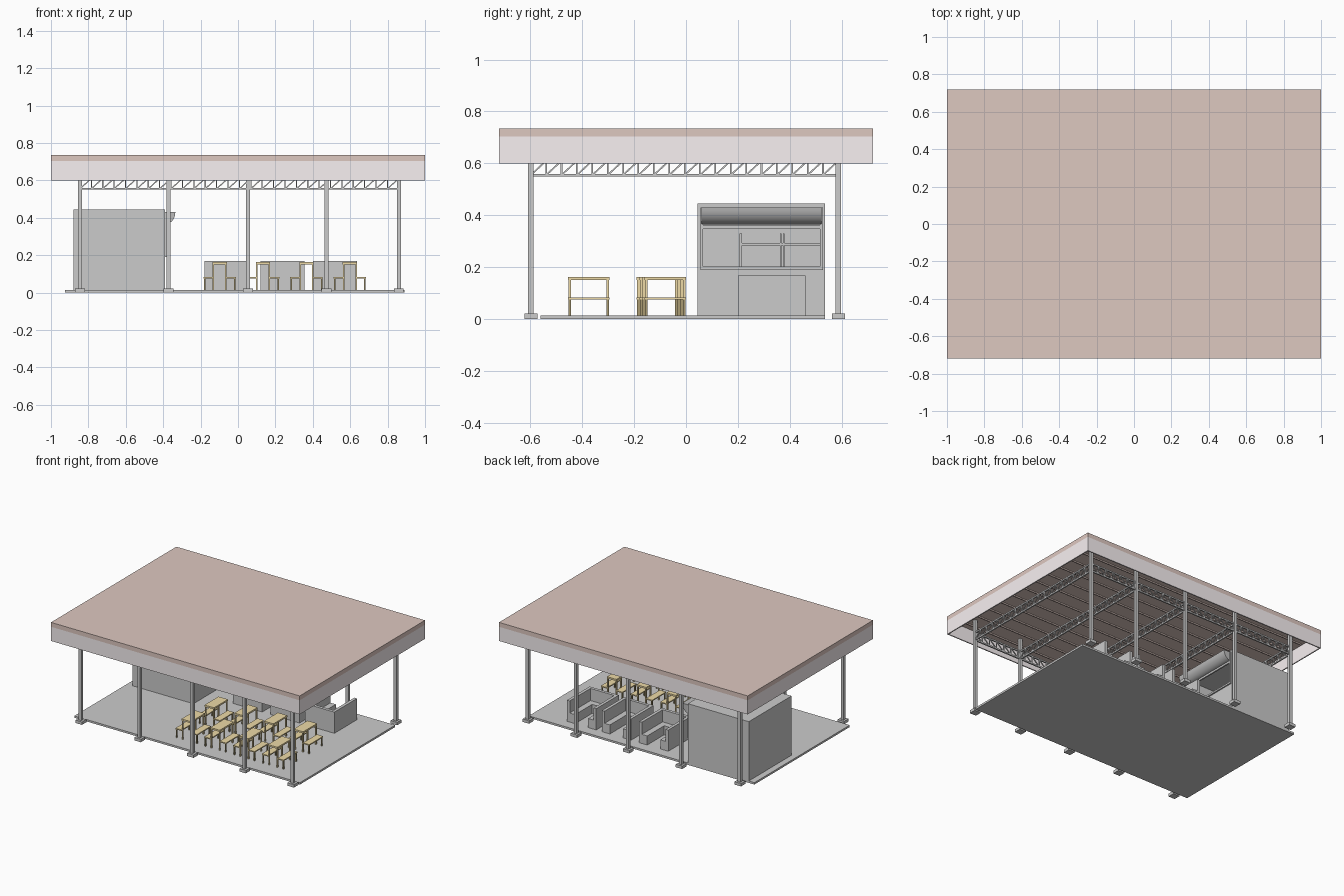
import bpy, bmesh, math
from mathutils import Vector, Matrix

if "Cube" in bpy.data.objects:
    bpy.data.objects.remove(bpy.data.objects["Cube"])


def material(name, rgb):
    m = bpy.data.materials.new(name)
    m.diffuse_color = (*rgb, 1)
    m.use_nodes = True
    m.node_tree.nodes["Principled BSDF"].inputs["Base Color"].default_value = m.diffuse_color
    return m


BROWN = material("roof_brown", (0.73, 0.58, 0.53))
PINK = material("fascia_pink", (0.94, 0.88, 0.89))
WOOD = material("yellow_wood", (0.85, 0.70, 0.38))
DARK = material("dark_wood", (0.40, 0.33, 0.17))
SHADE = material("awning_grey", (0.5, 0.5, 0.5))


def finish(name, bm, mat=None):
    me = bpy.data.meshes.new(name)
    bm.normal_update()
    bm.to_mesh(me)
    bm.free()
    ob = bpy.data.objects.new(name, me)
    bpy.context.collection.objects.link(ob)
    if mat:
        me.materials.append(mat)
    return ob


def boxes(name, specs, mat=None):
    """One object from boxes given as (x0, x1, y0, y1, z0, z1)."""
    bm = bmesh.new()
    for x0, x1, y0, y1, z0, z1 in specs:
        m = Matrix.Translation(((x0 + x1) / 2, (y0 + y1) / 2, (z0 + z1) / 2))
        bmesh.ops.create_cube(bm, size=1, matrix=m @ Matrix.Diagonal((x1 - x0, y1 - y0, z1 - z0, 1)))
    return finish(name, bm, mat)


def bar(bm, a, b, w):
    """Square bar between two points."""
    a, b = Vector(a), Vector(b)
    d = b - a
    rot = d.to_track_quat('Z', 'Y').to_matrix().to_4x4()
    m = Matrix.Translation((a + b) / 2) @ rot @ Matrix.Diagonal((w, w, d.length, 1))
    bmesh.ops.create_cube(bm, size=1, matrix=m)


def truss(name, a, b):
    """Lattice girder: two chords, uprights and diagonals."""
    bm = bmesh.new()
    a, b = Vector(a), Vector(b)
    up = Vector((0, 0, 0.055))
    bar(bm, a, b, 0.010)
    bar(bm, a + up, b + up, 0.010)
    n = round((b - a).length / 0.06)
    for i in range(n):
        p, q = a.lerp(b, i / n), a.lerp(b, (i + 1) / n)
        bar(bm, p, q + up, 0.006)
        bar(bm, q, q + up, 0.006)
    return finish(name, bm)


COL_X = (-0.845, -0.372, 0.053, 0.473, 0.86)
COL_Y = (-0.598, 0.587)

# roof sheet, hollow fascia and ribs on the underside
boxes("roof", [(-1, 1, -0.72, 0.72, 0.703, 0.735)], BROWN)
t = 0.008
boxes("fascia", [(-1, 1, -0.72, -0.72 + t, 0.6, 0.703), (-1, 1, 0.72 - t, 0.72, 0.6, 0.703),
                 (-1, -1 + t, -0.72 + t, 0.72 - t, 0.6, 0.703),
                 (1 - t, 1, -0.72 + t, 0.72 - t, 0.6, 0.703)], PINK)
boxes("roof_ribs", [(-0.98, 0.98, y - 0.004, y + 0.004, 0.694, 0.704)
                    for y in [-0.66 + 0.12 * i for i in range(12)]], BROWN)

# floor slab, columns and footings
boxes("floor_slab", [(-0.925, 0.89, -0.56, 0.535, 0, 0.014)])
boxes("columns", [(x - 0.011, x + 0.011, y - 0.011, y + 0.011, 0.01, 0.703)
                  for x in COL_X for y in COL_Y])
boxes("footings", [(x - 0.026, x + 0.026, y - 0.025, y + 0.025, 0.001, 0.022)
                   for x in COL_X for y in COL_Y])

# lattice girders along both long sides and across at each column pair
for y in COL_Y:
    truss("long_truss", (COL_X[0], y, 0.555), (COL_X[-1], y, 0.555))
for x in COL_X:
    truss("cross_truss", (x, COL_Y[0], 0.555), (x, COL_Y[1], 0.555))

# kiosk shell with a wide serving hatch on the +x side
X0, X1, Y0, Y1, ZB, ZT, w = -0.88, -0.39, 0.045, 0.535, 0.012, 0.445, 0.014
boxes("kiosk_walls", [
    (X0, X1, Y0, Y0 + w, ZB, ZT), (X0, X1, Y1 - w, Y1, ZB, ZT),
    (X0, X0 + w, Y0 + w, Y1 - w, ZB, ZT),
    (X1 - w, X1, Y0 + w, Y1 - w, ZB, 0.19),
    (X1 - w, X1, Y0 + w, Y1 - w, 0.365, ZT),
    (X0 + w, X1 - w, Y0 + w, Y1 - w, ZT - 0.016, ZT)])
boxes("hatch_frame", [
    (X1, X1 + 0.01, 0.055, 0.527, 0.19, 0.202), (X1, X1 + 0.01, 0.055, 0.527, 0.348, 0.362),
    (X1, X1 + 0.01, 0.055, 0.066, 0.202, 0.43), (X1, X1 + 0.01, 0.516, 0.527, 0.202, 0.43)])
boxes("kiosk_shelving", [
    (-0.866, -0.76, 0.06, 0.52, 0.012, 0.195), (-0.85, -0.72, 0.21, 0.52, 0.284, 0.294),
    (-0.73, -0.72, 0.207, 0.216, 0.012, 0.33), (-0.73, -0.72, 0.362, 0.368, 0.012, 0.33),
    (-0.73, -0.72, 0.373, 0.379, 0.012, 0.33), (-0.50, X1 - w, 0.06, 0.52, 0.18, 0.19)])

# curved awning over the hatch
bm = bmesh.new()
prof = [(X1, 0.43)] + [(X1 + 0.055 * math.cos(a), 0.43 - 0.065 * math.sin(a))
                       for a in [math.pi / 2 * i / 8 for i in range(9)]]
face = bm.faces.new([bm.verts.new((x, 0.06, z)) for x, z in prof])
ext = bmesh.ops.extrude_face_region(bm, geom=[face])
bmesh.ops.translate(bm, vec=(0, 0.462, 0), verts=[v for v in ext["geom"] if isinstance(v, bmesh.types.BMVert)])
bmesh.ops.recalc_face_normals(bm, faces=bm.faces)
awning = finish("awning", bm, SHADE)
bpy.context.view_layer.objects.active = awning
awning.select_set(True)
bpy.ops.object.shade_smooth_by_angle()

# U-shaped booths: high backs with a lower seat inside, open to the back
for x in (-0.18, 0.12, 0.40):
    xe, y0, y1, b, s = x + 0.235, 0.2, 0.46, 0.022, 0.065
    boxes("booth_back", [(x, xe, y0, y0 + b, 0.014, 0.168),
                         (x, x + b, y0 + b, y1, 0.014, 0.168), (xe - b, xe, y0 + b, y1, 0.014, 0.168)])
    boxes("booth_seat", [(x + b, xe - b, y0 + b, y0 + s, 0.014, 0.08),
                         (x + b, x + s, y0 + s, y1, 0.014, 0.08),
                         (xe - s, xe - b, y0 + s, y1, 0.014, 0.08)])

# two rows of four tables, each with a bench on both sides
for row, y in enumerate((-0.375, -0.11)):
    for i in range(4):
        cx, cy, h = -0.098 + 0.232 * i, y + row * 0.01 * i, 0.08
        legs, seat_legs = [], []
        for sy in (-1, 1):
            ly = cy + sy * 0.073
            for sx in (-1, 1):
                lx, bx = cx + sx * 0.033, cx + sx * 0.081
                legs.append((lx - 0.004, lx + 0.004, ly - 0.005, ly + 0.005, 0.014, 0.152))
                seat_legs.append((bx - 0.004, bx + 0.004, ly - 0.005, ly + 0.005, 0.014, 0.076))
        boxes("table_top", [(cx - 0.038, cx + 0.038, cy - h, cy + h, 0.151, 0.163)], WOOD)
        boxes("table_legs", legs, WOOD)
        boxes("bench_seats", [(cx + a, cx + a + 0.05, cy - h, cy + h, 0.075, 0.083)
                              for a in (-0.087, 0.037)], WOOD)
        boxes("bench_legs", seat_legs, DARK)
